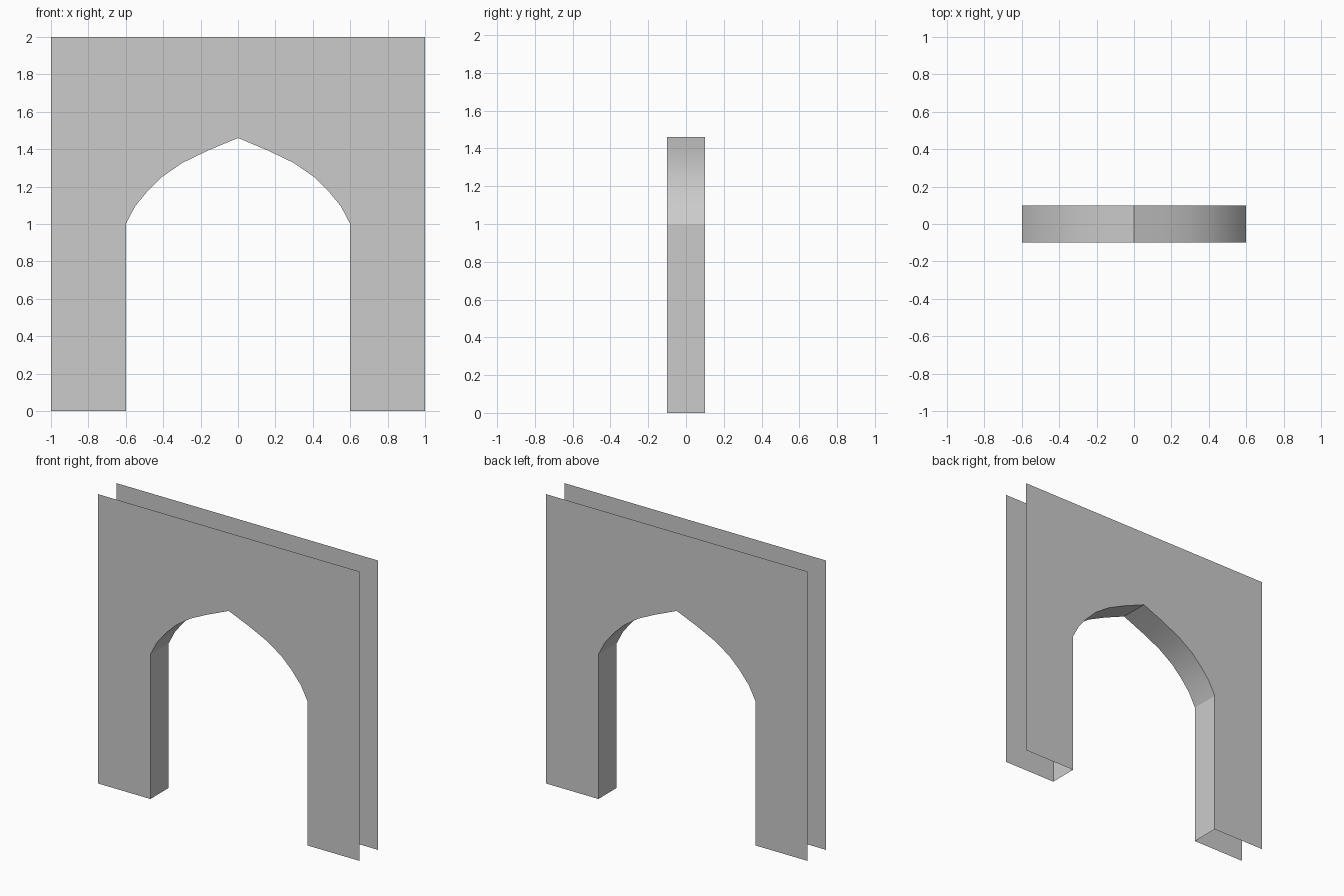
import bpy, math

if "Cube" in bpy.data.objects:
    bpy.data.objects.remove(bpy.data.objects["Cube"])

HALF_DEPTH = 0.1

# Right half of the pointed opening, floor to just below the apex
half = [(0.6, 0), (0.6, 1.0), (0.55, 1.095), (0.48, 1.18),
        (0.405, 1.253), (0.297, 1.327), (0.16, 1.393)]
arch = half + [(0, 1.46)] + [(-x, z) for x, z in reversed(half)]


def add_mesh(name, verts, faces):
    mesh = bpy.data.meshes.new(name)
    mesh.from_pydata(verts, [], faces)
    mesh.update()
    obj = bpy.data.objects.new(name, mesh)
    bpy.context.collection.objects.link(obj)
    return obj


# Thin front and back wall faces (top, ends and feet stay open)
outline = [(-1, 0), (-1, 2), (1, 2), (1, 0)] + arch
count = len(outline)
for name, y in (("front_wall", -HALF_DEPTH), ("back_wall", HALF_DEPTH)):
    order = list(range(count))
    if y < 0:
        order.reverse()
    add_mesh(name, [(x, y, z) for x, z in outline], [order])

# Lining of the opening, jambs plus curved underside
n = len(arch)
verts = [(x, y, z) for y in (-HALF_DEPTH, HALF_DEPTH) for x, z in arch]
faces = [(i, i + 1, n + i + 1, n + i) for i in range(n - 1)]
lining = add_mesh("arch_lining", verts, faces)

bpy.context.view_layer.objects.active = lining
lining.select_set(True)
bpy.ops.object.shade_smooth_by_angle(angle=math.radians(25))
